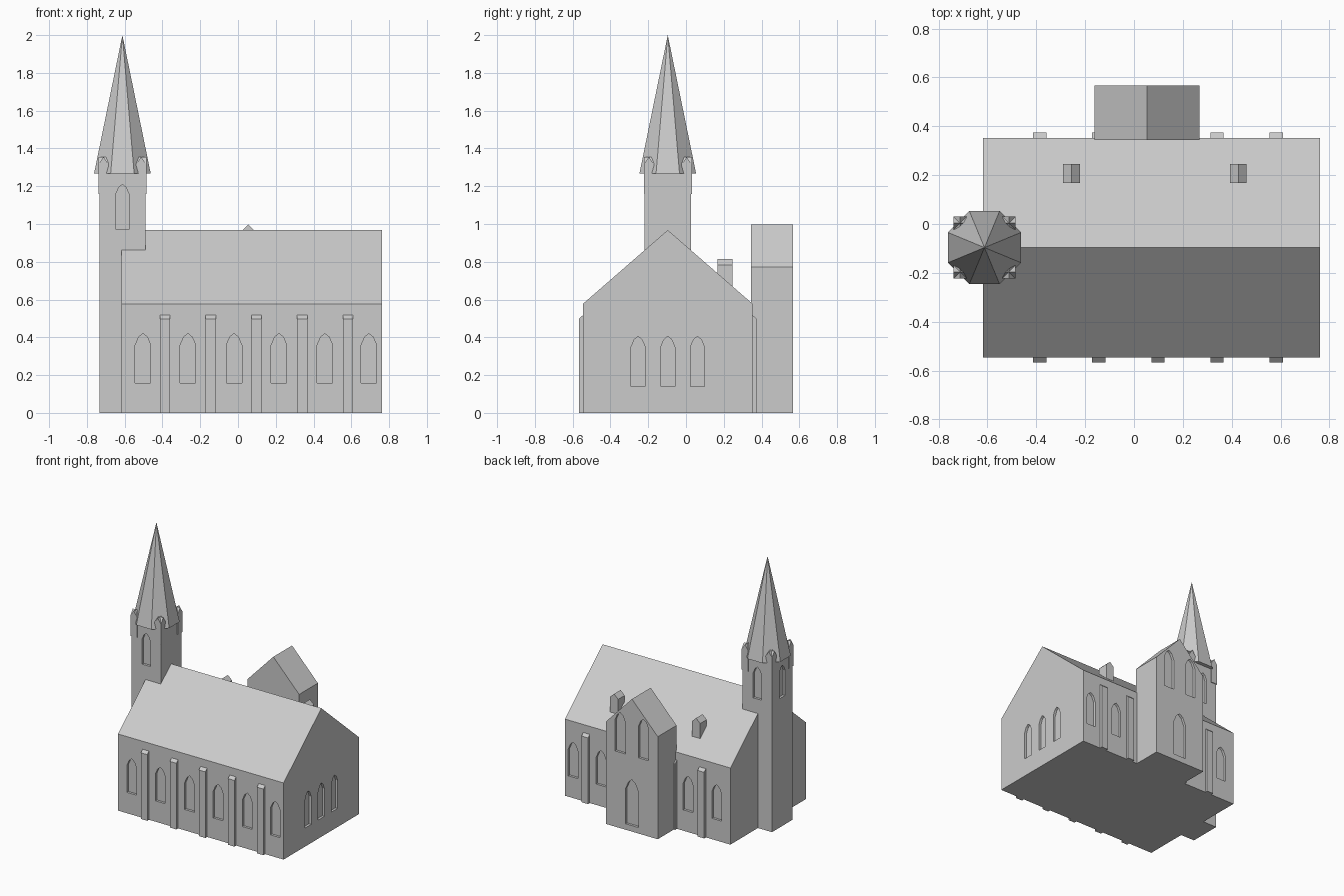
import bpy, math
from mathutils import Matrix, Vector

if "Cube" in bpy.data.objects:
    bpy.data.objects.remove(bpy.data.objects["Cube"])

stone = bpy.data.materials.new("stone_grey")
stone.diffuse_color = (0.6, 0.6, 0.6, 1)
stone.use_nodes = True
stone.node_tree.nodes["Principled BSDF"].inputs["Base Color"].default_value = stone.diffuse_color


def make(name, verts, faces):
    me = bpy.data.meshes.new(name)
    me.from_pydata([tuple(v) for v in verts], [], faces)
    me.materials.append(stone)
    ob = bpy.data.objects.new(name, me)
    bpy.context.collection.objects.link(ob)
    return ob


def prism_data(profile, a, b, axis):
    """Extrude a counter-clockwise (side, height) profile along x or y from a to b."""
    n = len(profile)
    if axis == 'y':
        verts = [(s, d, z) for d in (a, b) for s, z in profile]
    else:
        verts = [(d, -s, z) for d in (a, b) for s, z in profile]
    faces = [tuple(range(n)), tuple(range(2 * n - 1, n - 1, -1))]
    faces += [(i, i + n, (i + 1) % n + n, (i + 1) % n) for i in range(n)]
    return verts, faces


def prism(name, profile, a, b, axis):
    return make(name, *prism_data(profile, a, b, axis))


def gable(s0, s1, z0, eave, ridge):
    return [(s0, z0), (s1, z0), (s1, eave), ((s0 + s1) / 2, ridge), (s0, eave)]


def rect(s0, s1, z0, z1):
    return [(s0, z0), (s1, z0), (s1, z1), (s0, z1)]


def cut_windows(target, windows, depth=0.018):
    """Recess pointed windows: (x, y, turn, width, sill, top) on the wall surface."""
    verts, faces = [], []
    for x, y, turn, w, z0, z1 in windows:
        h, r = w / 2, w * 0.75
        prof = [(-h, z0), (h, z0), (h, z1 - r), (h * 0.55, z1 - r * 0.3), (0, z1),
                (-h * 0.55, z1 - r * 0.3), (-h, z1 - r)]
        v, f = prism_data(prof, -0.05, depth, 'y')
        m = Matrix.Translation((x, y, 0)) @ Matrix.Rotation(math.radians(turn), 4, 'Z')
        k = len(verts)
        verts += [m @ Vector(p) for p in v]
        faces += [tuple(i + k for i in q) for q in f]
    cutter = make("window_cutter", verts, faces)
    cutter.hide_render = True
    mod = target.modifiers.new("windows", 'BOOLEAN')
    mod.operation, mod.solver, mod.object = 'DIFFERENCE', 'EXACT', cutter
    bpy.context.view_layer.objects.active = target
    bpy.ops.object.modifier_apply(modifier=mod.name)
    bpy.data.objects.remove(cutter)


# Main dimensions
FRONT, BACK, LEFT, RIGHT = -0.546, 0.353, -0.617, 0.762
MID = (FRONT + BACK) / 2
TX, TY, TH = -0.612, MID, 0.122

# Nave with gabled roof
nave = prism("nave", gable(-BACK, -FRONT, 0, 0.577, 0.968), LEFT, RIGHT, 'x')
bays = [-0.503, -0.265, -0.021, 0.217, 0.46, 0.693]
wins = [(x, FRONT, 0, 0.082, 0.157, 0.42) for x in bays]
wins += [(x, BACK, 180, 0.082, 0.157, 0.42) for x in bays if not -0.2 < x < 0.3]
wins += [(RIGHT, y, 90, 0.074, 0.14, 0.405) for y in (MID - 0.157, MID, MID + 0.157)]
cut_windows(nave, wins)

# Buttresses with sloped caps
for i in range(5):
    x = -0.386 + i * 0.242
    for side, wall in ((-1, FRONT), (1, BACK)):
        if side == 1 and i == 2:
            continue
        out, inn = wall + side * 0.021, wall - side * 0.01
        prof = [(-inn, 0), (-out, 0), (-out, 0.498), (-wall, 0.517), (-inn, 0.517)]
        if side == 1:
            prof.reverse()
        prism("buttress", prof, x - 0.027, x + 0.027, 'x')

# Rear transept
transept = prism("transept", gable(-0.161, 0.269, 0, 0.772, 0.998), 0.343, 0.566, 'y')
cut_windows(transept, [(0.152, 0.566, 180, 0.085, 0.57, 0.87),
                       (-0.042, 0.566, 180, 0.085, 0.57, 0.87),
                       (0.054, 0.566, 180, 0.107, 0.045, 0.39)])

# Small roof dormers
for x in (-0.256, 0.427):
    prism("dormer", gable(x - 0.034, x + 0.034, 0.6, 0.783, 0.815), 0.168, 0.246, 'y')

# Tower shaft
tower = prism("tower", rect(TX - TH, TX + TH, 0, 1.267), TY - TH, TY + TH, 'y')
cut_windows(tower, [(TX, TY - TH, 0, 0.07, 0.97, 1.21),
                    (TX, TY + TH, 180, 0.07, 0.97, 1.21),
                    (TX - TH, TY, -90, 0.07, 0.97, 1.21)])

# Corner pinnacles with crossed gables
for sx in (-1, 1):
    for sy in (-1, 1):
        cx, cy, h = TX + sx * 0.1, TY + sy * 0.1, 0.027
        prism("pinnacle", gable(cx - h, cx + h, 1.16, 1.315, 1.355), cy - h, cy + h, 'y')
        prism("pinnacle_cross_gable", gable(-cy - h, -cy + h, 1.16, 1.315, 1.355),
              cx - h, cx + h, 'x')

# Octagonal spire
bpy.ops.mesh.primitive_cone_add(vertices=8, radius1=0.15 / math.cos(math.pi / 8), radius2=0,
                                depth=0.733, location=(TX, TY, 1.6335),
                                rotation=(0, 0, math.pi / 8))
spire = bpy.context.object
spire.name = "spire"
spire.data.materials.append(stone)

# Consistent outward normals
for ob in bpy.context.scene.objects:
    bpy.context.view_layer.objects.active = ob
    bpy.ops.object.mode_set(mode='EDIT')
    bpy.ops.mesh.select_all(action='SELECT')
    bpy.ops.mesh.normals_make_consistent(inside=False)
    bpy.ops.object.mode_set(mode='OBJECT')
